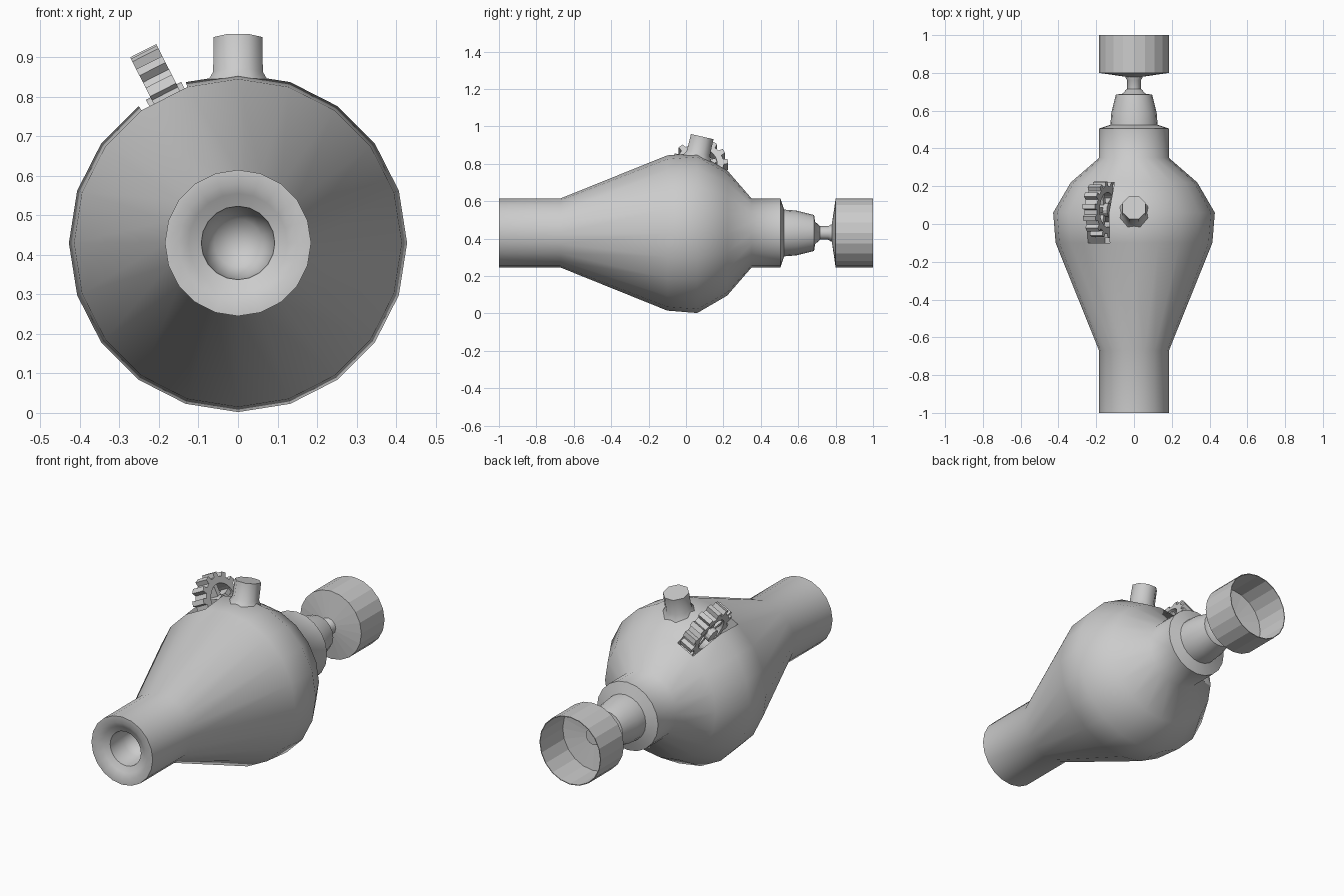
import bpy, bmesh
from math import sin, cos, pi, radians
from mathutils import Matrix, Vector

if "Cube" in bpy.data.objects:
    bpy.data.objects.remove(bpy.data.objects["Cube"])

CZ = 0.43  # height of the main axis


def finish(name, bm, smooth=None):
    bmesh.ops.recalc_face_normals(bm, faces=bm.faces)
    me = bpy.data.meshes.new(name)
    bm.to_mesh(me)
    bm.free()
    ob = bpy.data.objects.new(name, me)
    bpy.context.collection.objects.link(ob)
    if smooth:
        bpy.ops.object.select_all(action='DESELECT')
        ob.select_set(True)
        bpy.context.view_layer.objects.active = ob
        bpy.ops.object.shade_smooth_by_angle(angle=radians(smooth))
    return ob


def lathe(profile, segs=20):
    """Revolve (y, radius) pairs around the main axis."""
    bm = bmesh.new()
    rings = [[bm.verts.new((-r * sin(2 * pi * i / segs), y, CZ + r * cos(2 * pi * i / segs)))
              for i in range(segs)] for y, r in profile]
    for a, b in zip(rings, rings[1:]):
        for i in range(segs):
            j = (i + 1) % segs
            bm.faces.new((a[i], a[j], b[j], b[i]))
    bmesh.ops.remove_doubles(bm, verts=bm.verts, dist=1e-5)
    bmesh.ops.recalc_face_normals(bm, faces=bm.faces)
    return bm


# body with mouth cavity in front and stepped neck behind
bm = lathe([(-0.80, 0), (-0.82, 0.06), (-0.87, 0.085), (-0.97, 0.093), (-0.985, 0.125),
            (-1.0, 0.15), (-1.0, 0.185), (-0.67, 0.185), (-0.1, 0.415), (0.06, 0.428),
            (0.22, 0.335), (0.35, 0.185), (0.505, 0.185), (0.525, 0.125), (0.59, 0.12),
            (0.685, 0.096), (0.69, 0.06), (0.715, 0.038), (0.72, 0)])

# gear slot: sink the two facets under the gear
out = Vector((-sin(radians(27)), 0, cos(radians(27))))
slot = [f for f in bm.faces if -0.1 < f.calc_center_median().y < 0.2
        and (f.calc_center_median() - Vector((0, f.calc_center_median().y, CZ))).normalized().dot(out) > 0.999]
ext = bmesh.ops.extrude_face_region(bm, geom=slot)
bmesh.ops.translate(bm, vec=-0.2 * out,
                    verts=[v for v in ext['geom'] if isinstance(v, bmesh.types.BMVert)])
old = [f for f in slot if f.is_valid]
if old:
    bmesh.ops.delete(bm, geom=old, context='FACES')
finish("body", bm, 52)

# rear stem and open cup
finish("stem", lathe([(0.70, 0.036), (0.76, 0.036), (0.775, 0.045), (0.80, 0.045), (0.80, 0)], 12), 40)
finish("rear_cup", lathe([(0.773, 0), (0.80, 0.185), (1.0, 0.185), (1.0, 0.181),
                          (0.805, 0.181), (0.782, 0)]))

# tilted stub on top with flared base
bm = bmesh.new()
rings = []
for h, r in ((-0.06, 0.11), (-0.015, 0.085), (0.015, 0.068), (0.105, 0.067)):
    rings.append([bm.verts.new((r * cos(pi / 8 + i * pi / 4), r * sin(pi / 8 + i * pi / 4), h))
                  for i in range(8)])
for a, b in zip(rings, rings[1:]):
    for i in range(8):
        j = (i + 1) % 8
        bm.faces.new((a[i], a[j], b[j], b[i]))
bm.faces.new(rings[-1])
bmesh.ops.transform(bm, verts=bm.verts,
                    matrix=Matrix.Translation((0, 0.063, 0.843)) @ Matrix.Rotation(radians(-13), 4, 'X'))
finish("top_stub", bm, 50)

# spoked gear half sunk in the slot (local axis along x)
bm = bmesh.new()
TEETH, T = 14, 0.037
n = TEETH * 4
radii = (0.126, 0.15, 0.15, 0.126)
offs = (0.0, 0.08, 0.47, 0.55)
loops = []
for x in (-T, T):
    for inner in (False, True):
        loop = []
        for i in range(n):
            a = 2 * pi * (i // 4 + offs[i % 4]) / TEETH
            r = 0.092 if inner else radii[i % 4]
            loop.append(bm.verts.new((x, r * sin(a), r * cos(a))))
        loops.append(loop)
for p, q in ((0, 1), (1, 3), (3, 2), (2, 0)):
    for i in range(n):
        j = (i + 1) % n
        bm.faces.new((loops[p][i], loops[p][j], loops[q][j], loops[q][i]))
for i in range(5):
    bmesh.ops.create_cube(bm, size=1, matrix=Matrix.Rotation(2 * pi * i / 5, 4, 'X')
                          @ Matrix.Translation((0, 0, 0.055)) @ Matrix.Diagonal((0.05, 0.026, 0.085, 1)))
bmesh.ops.create_cone(bm, cap_ends=True, segments=12, radius1=0.036, radius2=0.036, depth=0.1,
                      matrix=Matrix.Rotation(pi / 2, 4, 'Y'))
bmesh.ops.transform(bm, verts=bm.verts,
                    matrix=Matrix.Translation((-0.172, 0.075, 0.783)) @ Matrix.Rotation(radians(-27), 4, 'Y'))
finish("gear_wheel", bm)
